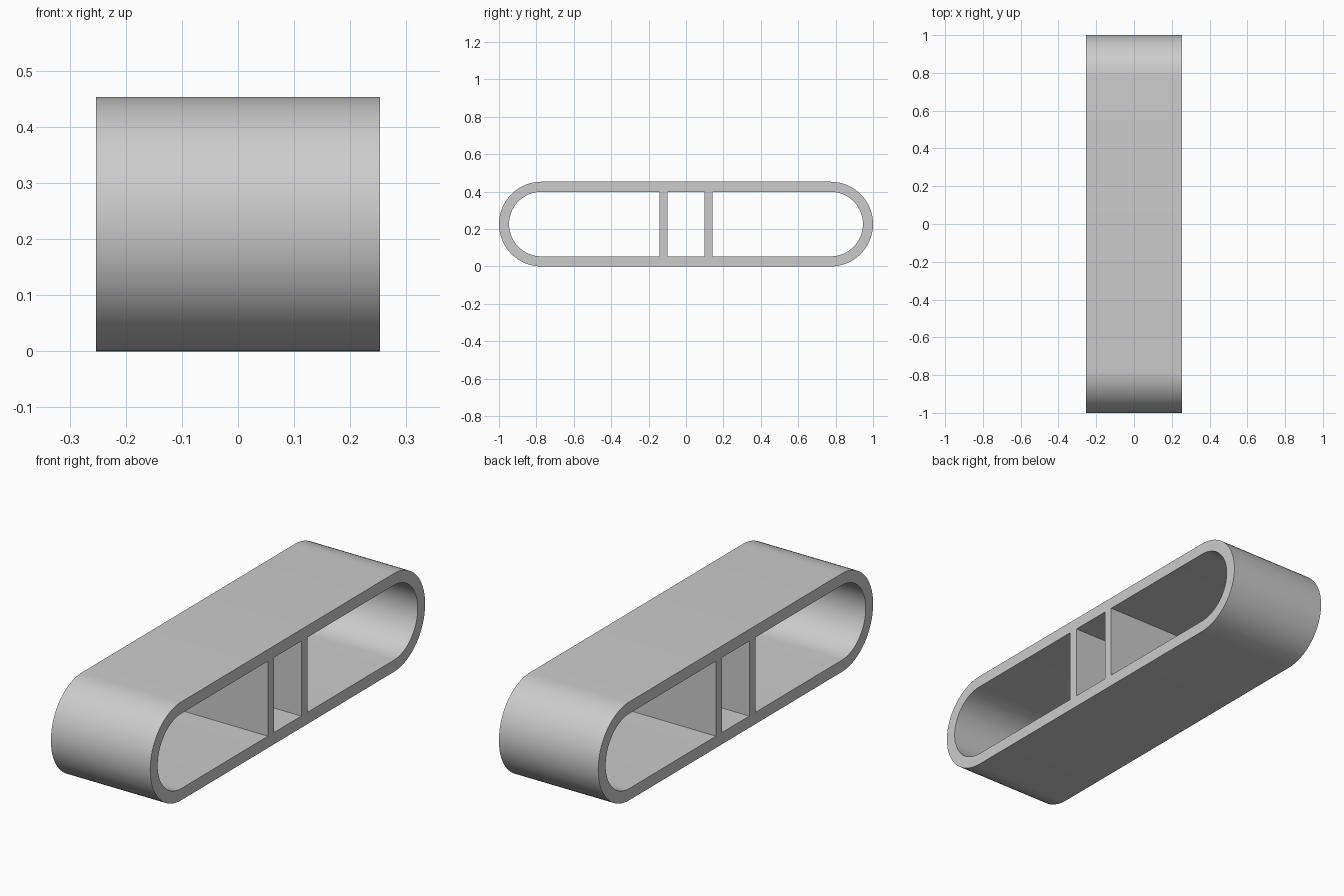
import bpy, bmesh
from math import pi, sin, cos, radians
from mathutils import Matrix

LENGTH, HEIGHT, WIDTH = 2.0, 0.453, 0.506
WALL = 0.054
RIB_IN, RIB_OUT = 0.099, 0.143
SEGMENTS = 32

if "Cube" in bpy.data.objects:
    bpy.data.objects.remove(bpy.data.objects["Cube"])

grey = bpy.data.materials.new("light grey")
grey.use_nodes = True
colour = (0.6, 0.6, 0.6, 1)
grey.diffuse_color = colour
grey.node_tree.nodes["Principled BSDF"].inputs["Base Color"].default_value = colour

mid = HEIGHT / 2
centre = LENGTH / 2 - mid      # y of the round end's centre
inner = mid - WALL             # radius of the inside


def arc(radius, side):
    """Half circle at one end, running bottom to top on the +y side."""
    angles = [side * pi / 2 * (2 * i / SEGMENTS - 1) for i in range(SEGMENTS + 1)]
    return [(side * (centre + radius * cos(a)), mid + radius * sin(a)) for a in angles]


# Outline, two long openings and the slot between the ribs
low, high = WALL, HEIGHT - WALL
loops = [
    arc(mid, 1) + arc(mid, -1),
    arc(inner, 1) + [(RIB_OUT, high), (RIB_OUT, low)],
    arc(inner, -1) + [(-RIB_OUT, low), (-RIB_OUT, high)],
    [(-RIB_IN, low), (RIB_IN, low), (RIB_IN, high), (-RIB_IN, high)],
]
curve = bpy.data.curves.new("profile", "CURVE")
curve.dimensions = "2D"
curve.fill_mode = "BOTH"
curve.extrude = WIDTH / 2
for loop in loops:
    spline = curve.splines.new("POLY")
    spline.points.add(len(loop) - 1)
    for point, (y, z) in zip(spline.points, loop):
        point.co = (y, z, 0, 1)
    spline.use_cyclic_u = True

# Turn the extruded profile into one closed mesh, lying along y
helper = bpy.data.objects.new("profile", curve)
mesh = bpy.data.meshes.new_from_object(helper)
bpy.data.objects.remove(helper)
bm = bmesh.new()
bm.from_mesh(mesh)
bmesh.ops.remove_doubles(bm, verts=bm.verts, dist=0.0001)
turn = Matrix.Rotation(pi / 2, 4, "Z") @ Matrix.Rotation(pi / 2, 4, "X")
bmesh.ops.transform(bm, matrix=turn, verts=bm.verts)
bmesh.ops.recalc_face_normals(bm, faces=bm.faces)
bm.to_mesh(mesh)
bm.free()

mesh.materials.clear()
mesh.materials.append(grey)
body = bpy.data.objects.new("ribbed_oval_tube", mesh)
bpy.context.collection.objects.link(body)
bpy.ops.object.select_all(action="DESELECT")
body.select_set(True)
bpy.context.view_layer.objects.active = body
bpy.ops.object.shade_smooth_by_angle(angle=radians(30))
